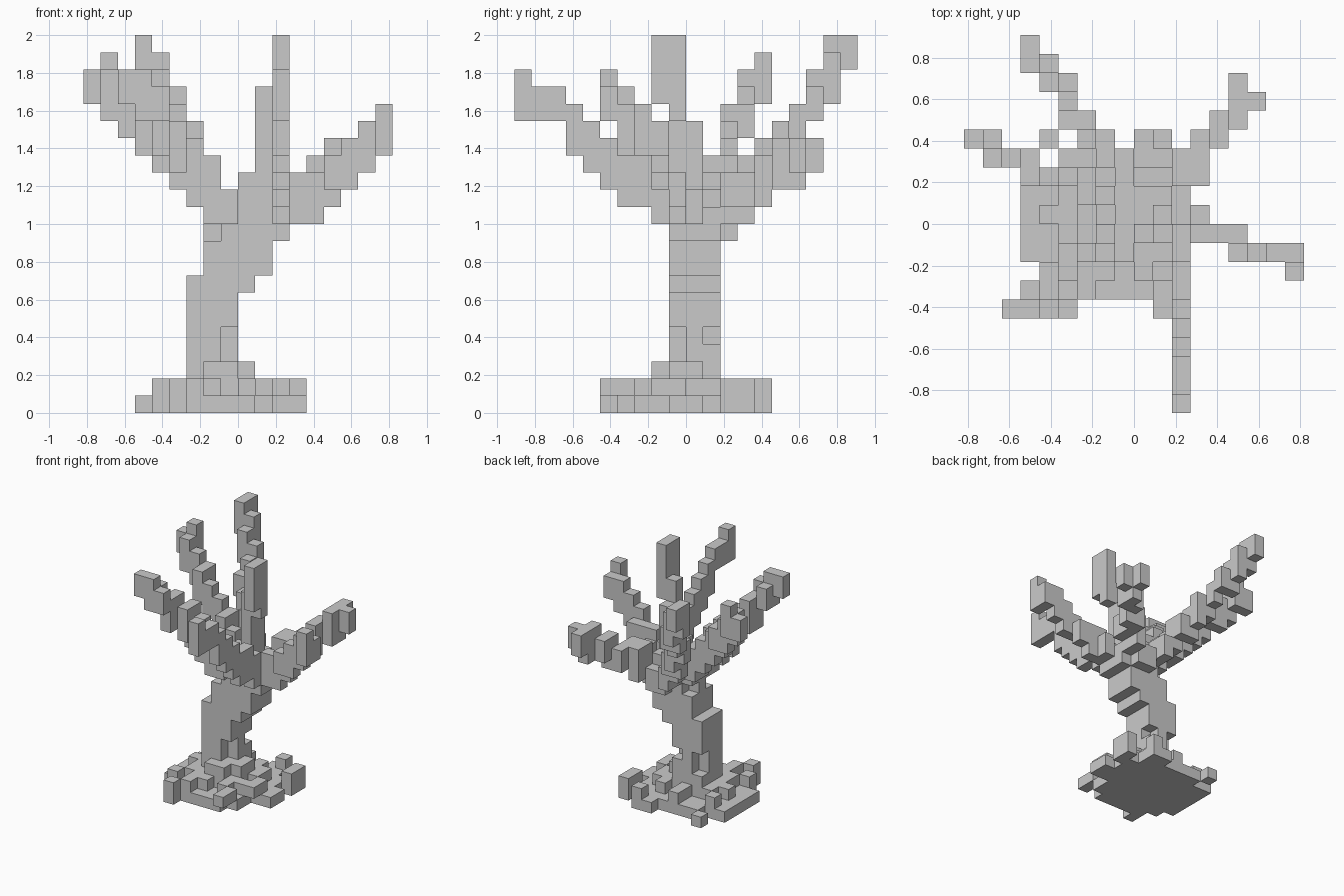
import bpy
import bmesh
import math
from mathutils import Vector

default_cube = bpy.data.objects.get("Cube")
if default_cube:
    bpy.data.objects.remove(default_cube, do_unlink=True)

UNIT = 2 / 22  # edge length of one block


def make_material(name, colour):
    material = bpy.data.materials.new(name)
    material.use_nodes = True
    material.diffuse_color = colour
    material.node_tree.nodes["Principled BSDF"].inputs["Base Color"].default_value = colour
    return material


def block(x_range, y_range, z_range):
    """All cells of a solid box given as (start, end) ranges."""
    return {(x, y, z) for x in range(*x_range) for y in range(*y_range) for z in range(*z_range)}


def column(x, y, low, tall=3):
    """A vertical stack of cells."""
    return block((x, x + 1), (y, y + 1), (low, low + tall))


def limb(columns):
    """A stepped branch made of overlapping stacks."""
    return set().union(*(column(*entry) for entry in columns))


def ground_map(rows, first_x, first_y):
    """Cells from a plan drawing: a, b, c give the height, o is a raised overhang."""
    spans = {".": (0, 0), "a": (0, 1), "b": (0, 2), "c": (0, 3), "o": (1, 1)}
    cells = set()
    for row, line in enumerate(rows):
        for col, letter in enumerate(line):
            cells |= column(first_x + col, first_y - row, *spans[letter])
    return cells


parts = {}

# Spreading roots, drawn as a plan from back to front
parts["root_mound"] = ground_map([
    ".a....ab..",
    "..aabaaa.b",
    "abaababaab",
    "aabbccbba.",
    "abbccccbaa",
    "aabccccaba",
    "aabbccbbo.",
    ".babbaba..",
    "..abaaao..",
    "..b....o..",
], -6, 4)

# Leaning trunk, with notched lower corners and a fork at the top
trunk = block((-3, 0), (-1, 2), (0, 8))
trunk -= column(-1, -1, 3, 2) | column(-1, 1, 4, 1) | column(-3, 1, 3, 2)
trunk |= block((-2, 1), (-1, 2), (7, 8))
trunk |= block((-2, 2), (-1, 2), (8, 10))
trunk |= block((-1, 3), (-1, 2), (10, 11))
trunk |= block((0, 2), (2, 3), (10, 11))
trunk |= block((-1, 3), (-1, 3), (11, 12))
trunk |= block((-1, 2), (-1, 2), (12, 13))
trunk |= column(-2, 0, 10, 2)
parts["trunk"] = trunk

# Branches, each listed from the fork to the tip
parts["upright_branch"] = limb([
    (0, -1, 11), (1, 0, 12, 5), (1, -1, 12, 7), (2, -1, 17, 5), (2, -2, 18, 4),
])
parts["front_branch"] = limb([
    (2, -1, 11, 2), (2, -2, 11), (2, -3, 12), (2, -4, 12), (2, -5, 13),
    (2, -6, 14), (2, -7, 15), (2, -8, 17, 2), (2, -9, 17, 2), (2, -10, 17),
])
parts["left_branch"] = limb([
    (3, 0, 11, 2), (3, -1, 11), (4, -1, 11), (5, -1, 12, 2), (5, -2, 13, 2),
    (6, -2, 13), (7, -2, 14), (8, -2, 15, 2), (8, -3, 15),
])
parts["back_left_branch"] = limb([
    (2, 2, 11), (2, 3, 11), (3, 2, 12, 2), (3, 3, 12, 2), (3, 4, 12, 2), (4, 4, 12),
    (4, 5, 13, 2), (5, 5, 13), (5, 6, 13), (6, 6, 14, 2), (5, 7, 14, 2),
])
parts["back_right_branch"] = limb([
    (-1, 2, 11, 2), (-1, 3, 11, 2), (-2, 3, 12), (-2, 4, 13, 2), (-3, 4, 13),
    (-3, 5, 14), (-4, 5, 15, 2), (-4, 6, 16, 2), (-4, 7, 17, 2),
    (-5, 7, 17), (-5, 8, 18), (-6, 8, 19), (-6, 9, 20, 2),
])
parts["right_branch"] = limb([
    (-2, 1, 11), (-3, 1, 12), (-3, 2, 12), (-4, 2, 13), (-5, 2, 14),
    (-6, 2, 15), (-6, 3, 16, 2), (-7, 3, 16), (-8, 3, 17), (-8, 4, 18), (-9, 4, 18, 2),
])
parts["front_right_branch"] = limb([
    (-1, -2, 11, 2), (-2, -1, 11), (-2, -2, 11, 4), (-3, -2, 12, 4), (-4, -2, 13, 4),
    (-4, -3, 14), (-5, -3, 15), (-5, -4, 15), (-6, -4, 17, 2),
    (-5, -5, 17, 2), (-6, -5, 17), (-7, -5, 18, 2),
])

# Each cell belongs to one part only, so no surfaces overlap
taken = set()
for name, cells in parts.items():
    parts[name] = cells - taken
    taken |= cells

AXES = [Vector((1, 0, 0)), Vector((0, 1, 0)), Vector((0, 0, 1))]


def build_part(name, cells, material):
    """Skin the exposed sides of the cells and merge flat areas."""
    bm = bmesh.new()
    for cell in sorted(cells):
        centre = Vector(cell) + Vector((0.5, 0.5, 0.5))
        for axis in range(3):
            for sign in (-1, 1):
                normal = AXES[axis] * sign
                if tuple(int(v) for v in Vector(cell) + normal) in taken:
                    continue
                u = AXES[(axis + 1) % 3] / 2
                v = AXES[(axis + 2) % 3] / 2 * sign
                middle = centre + normal / 2
                corners = (middle - u - v, middle + u - v, middle + u + v, middle - u + v)
                bm.faces.new([bm.verts.new(c * UNIT) for c in corners])
    bmesh.ops.remove_doubles(bm, verts=bm.verts, dist=UNIT / 100)
    bmesh.ops.dissolve_limit(bm, angle_limit=math.radians(1), verts=bm.verts, edges=bm.edges)
    mesh = bpy.data.meshes.new(name)
    bm.to_mesh(mesh)
    bm.free()
    mesh.materials.append(material)
    bpy.context.collection.objects.link(bpy.data.objects.new(name, mesh))


bark = make_material("grey bark", (0.59, 0.59, 0.59, 1))
for name, cells in parts.items():
    build_part(name, cells, bark)
